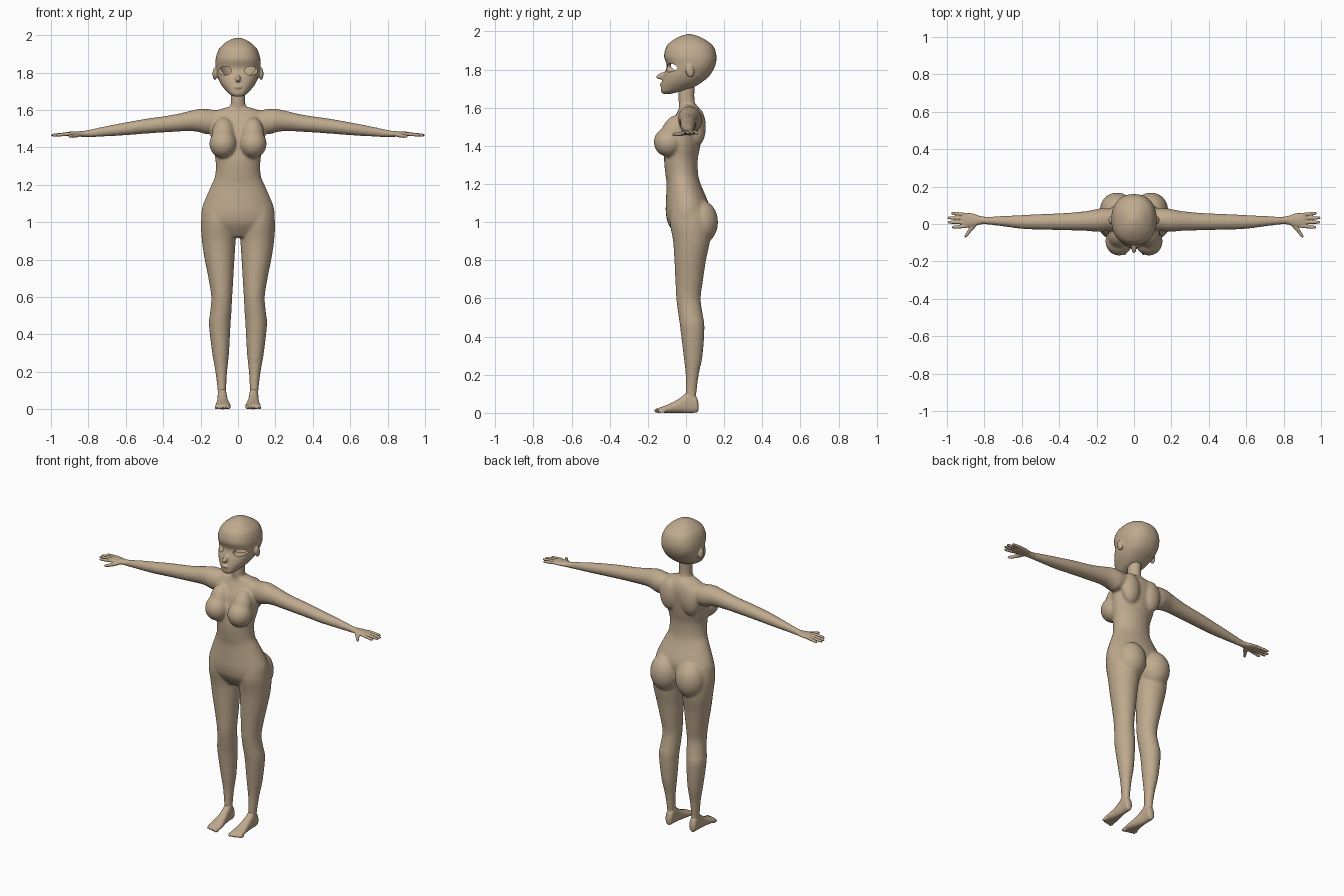
import bpy, bmesh, math
from mathutils import Vector, Matrix

if "Cube" in bpy.data.objects:
    bpy.data.objects.remove(bpy.data.objects["Cube"])

skin = bpy.data.materials.new("warm tan")
skin.use_nodes = True
TAN = (0.52, 0.40, 0.27, 1)
skin.diffuse_color = TAN
skin.node_tree.nodes["Principled BSDF"].inputs["Base Color"].default_value = TAN


def resample(rows, steps=5):
    """Smooth curve through rows of numbers."""
    out = []
    for i in range(len(rows) - 1):
        a, b = rows[max(i - 1, 0)], rows[i]
        c, d = rows[i + 1], rows[min(i + 2, len(rows) - 1)]
        for k in range(steps):
            t = k / steps
            out.append([q + t * (r - p) / 2 + t * t * (2 * p - 5 * q + 4 * r - s) / 2
                        + t ** 3 * (3 * q - p - 3 * r + s) / 2
                        for p, q, r, s in zip(a, b, c, d)])
    return out + [list(rows[-1])]


def loft(bm, axis, rows, power=1.0, sides=32):
    """Oval sections (position, low and high of each cross axis) along an axis."""
    rings = []
    for pos, a0, a1, b0, b1 in resample(rows):
        ring = []
        for k in range(sides):
            ang = 2 * math.pi * k / sides
            c, s = math.cos(ang), math.sin(ang)
            co = [(a0 + a1) / 2 + (a1 - a0) / 2 * math.copysign(abs(c) ** power, c),
                  (b0 + b1) / 2 + (b1 - b0) / 2 * math.copysign(abs(s) ** power, s)]
            co.insert("xyz".index(axis), pos)
            ring.append(bm.verts.new(co))
        rings.append(ring)
    for lo, hi in zip(rings, rings[1:]):
        for k in range(sides):
            n = (k + 1) % sides
            bm.faces.new((lo[k], lo[n], hi[n], hi[k]))
    bm.faces.new(rings[0])
    bm.faces.new(rings[-1])


def ball(bm, centre, radii, tilt=0.0, axis="X"):
    m = (Matrix.Translation(centre) @ Matrix.Rotation(tilt, 4, axis)
         @ Matrix.Diagonal((*radii, 1)))
    bmesh.ops.create_uvsphere(bm, u_segments=32, v_segments=20, radius=1, matrix=m)


def mirror(bm, keep=True):
    """Reflect across x = 0, keeping the first side or not."""
    geom = bm.verts[:] + bm.edges[:] + bm.faces[:]
    if keep:
        geom = bmesh.ops.duplicate(bm, geom=geom)["geom"]
    for v in geom:
        if isinstance(v, bmesh.types.BMVert):
            v.co.x *= -1


def make(name, bm):
    bmesh.ops.recalc_face_normals(bm, faces=bm.faces[:])
    mesh = bpy.data.meshes.new(name)
    bm.to_mesh(mesh)
    bm.free()
    obj = bpy.data.objects.new(name, mesh)
    bpy.context.collection.objects.link(obj)
    return obj


def finish(obj, voxel, smooth, cutters=()):
    """Fuse the overlapping volumes into one skin, soften, cut openings."""
    mod = obj.modifiers.new("fuse", 'REMESH')
    mod.mode = 'VOXEL'
    mod.voxel_size = voxel
    mod = obj.modifiers.new("soften", 'SMOOTH')
    mod.factor = 0.5
    mod.iterations = smooth
    for cutter in cutters:
        mod = obj.modifiers.new("cut", 'BOOLEAN')
        mod.operation = 'DIFFERENCE'
        mod.solver = 'EXACT'
        mod.object = cutter
    dg = bpy.context.evaluated_depsgraph_get()
    mesh = bpy.data.meshes.new_from_object(obj.evaluated_get(dg))
    obj.modifiers.clear()
    obj.data = mesh
    mesh.materials.clear()
    mesh.materials.append(skin)
    for p in mesh.polygons:
        p.material_index = 0
    bpy.ops.object.select_all(action='DESELECT')
    obj.select_set(True)
    bpy.context.view_layer.objects.active = obj
    bpy.ops.object.shade_smooth_by_angle(angle=math.radians(50))


# Body: one arm, leg and set of paired masses, mirrored
bm = bmesh.new()
loft(bm, "x", [(.09, -.03, .08, 1.50, 1.595), (.16, -.04, .085, 1.47, 1.605),
               (.2, -.042, .08, 1.48, 1.607), (.25, -.037, .07, 1.487, 1.597),
               (.35, -.034, .06, 1.483, 1.574), (.5, -.03, .053, 1.473, 1.552),
               (.6, -.026, .048, 1.465, 1.534), (.7, -.013, .043, 1.459, 1.515),
               (.8, -.001, .038, 1.454, 1.494), (.84, 0, .038, 1.455, 1.488)])
loft(bm, "z", [(.05, .065, .106, -.01, .058), (.1, .064, .109, -.002, .055),
               (.2, .058, .121, -.002, .067), (.3, .048, .138, -.013, .087),
               (.45, .04, .155, -.031, .097), (.52, .035, .149, -.041, .087),
               (.6, .031, .143, -.051, .077), (.7, .025, .158, -.056, .09),
               (.8, .019, .178, -.061, .105), (.9, .013, .193, -.068, .125),
               (1.0, .012, .198, -.085, .125), (1.08, .03, .185, -.08, .1)])
ball(bm, (.09, .078, 1.0), (.092, .09, .115))
ball(bm, (.08, -.092, 1.42), (.073, .077, .077))
ball(bm, (.078, -.07, 1.465), (.062, .062, .1), -.35)
ball(bm, (.075, .06, 1.5), (.062, .044, .1))
mirror(bm)
# Torso and neck
loft(bm, "z", [(z, -w, w, f, b) for z, w, f, b in [
    (.92, .07, -.045, .05), (.96, .15, -.075, .08), (1.0, .19, -.097, .1),
    (1.05, .196, -.106, .118), (1.1, .185, -.106, .118), (1.2, .142, -.102, .077),
    (1.25, .122, -.108, .064), (1.33, .12, -.115, .062), (1.4, .135, -.108, .075),
    (1.5, .153, -.085, .088), (1.55, .155, -.06, .088), (1.59, .13, -.04, .075),
    (1.615, .06, -.035, .055)]])
loft(bm, "z", [(1.54, -.06, .06, -.035, .07), (1.6, -.045, .045, -.035, .055),
               (1.64, -.039, .039, -.04, .045), (1.7, -.038, .038, -.04, .045),
               (1.75, -.038, .038, -.035, .05)])
finish(make("body", bm), .007, 10)

# Head with nose, lips and ears
bm = bmesh.new()
ball(bm, (.124, .02, 1.793), (.012, .022, .034), .2)
mirror(bm)
loft(bm, "z", [(z, -w, w, f, b) for z, w, f, b in [
    (1.672, .02, -.12, -.085), (1.685, .045, -.13, -.03), (1.705, .066, -.131, .035),
    (1.735, .09, -.127, .085), (1.77, .107, -.118, .125), (1.82, .119, -.101, .153),
    (1.87, .12, -.115, .16), (1.92, .105, -.103, .145), (1.95, .08, -.075, .112),
    (1.974, .045, -.035, .068), (1.986, .01, .005, .03)]], .88)
ball(bm, (0, -.125, 1.768), (.014, .033, .017), .35)
ball(bm, (0, -.13, 1.722), (.02, .009, .008))

# Hollow inside and eye openings
cut = bmesh.new()
ball(cut, (0, .022, 1.86), (.104, .122, .098))
cavity = make("head_cavity_cutter", cut)
cut = bmesh.new()
for side in (1, -1):
    m = (Matrix.Translation((side * .069, -.08, 1.81)) @ Matrix.Diagonal((.034, 1, .023, 1))
         @ Matrix.Rotation(math.pi / 2, 4, "X"))
    bmesh.ops.create_cone(cut, cap_ends=True, segments=32, radius1=1, radius2=1,
                          depth=.16, matrix=m)
eyes = make("eye_opening_cutter", cut)
finish(make("head", bm), .005, 5, (cavity, eyes))
for helper in (cavity, eyes):
    bpy.data.objects.remove(helper)

for side in ("left", "right"):
    # Hand: palm, four fingers, thumb
    bm = bmesh.new()
    loft(bm, "x", [(.79, 0, .038, 1.455, 1.494), (.825, -.003, .043, 1.456, 1.488),
                   (.86, -.015, .056, 1.458, 1.486), (.9, -.019, .06, 1.459, 1.484),
                   (.918, -.014, .055, 1.462, 1.481)])
    for base, end, tip in [(-.012, -.018, .975), (.009, .009, .996),
                           (.03, .033, .998), (.05, .058, .978)]:
        rows = []
        for t, r in [(0, .009), (.5, .0092), (.85, .008), (.97, .005), (1, .002)]:
            y, z = base + (end - base) * t, 1.473 - .008 * t
            rows.append((.895 + (tip - .895) * t, y - r, y + r, z - r, z + r))
        loft(bm, "x", rows, sides=16)
    loft(bm, "y", [(-.072, .898, .905, 1.457, 1.462), (-.066, .89, .908, 1.452, 1.468),
                   (-.045, .873, .896, 1.451, 1.471), (-.02, .85, .882, 1.453, 1.477),
                   (.01, .83, .87, 1.458, 1.482)], sides=16)
    if side == "right":
        mirror(bm, False)
    finish(make(side + "_hand", bm), .0035, 3)

    # Foot: heel to ball, then five toes
    bm = bmesh.new()
    loft(bm, "y", [(.066, .077, .093, .015, .045), (.055, .063, .107, .002, .085),
                   (.02, .06, .109, 0, .12), (-.01, .057, .11, 0, .095),
                   (-.05, .05, .113, 0, .066), (-.1, .041, .12, 0, .042),
                   (-.132, .04, .121, .002, .03), (-.145, .047, .113, .006, .023)], .9)
    for i in range(5):
        r = .012 - .001 * i
        ball(bm, (.05 + .0165 * i, -.145 + .0045 * i, r), (r * .85, .022, r))
    if side == "right":
        mirror(bm, False)
    finish(make(side + "_foot", bm), .0035, 3)
